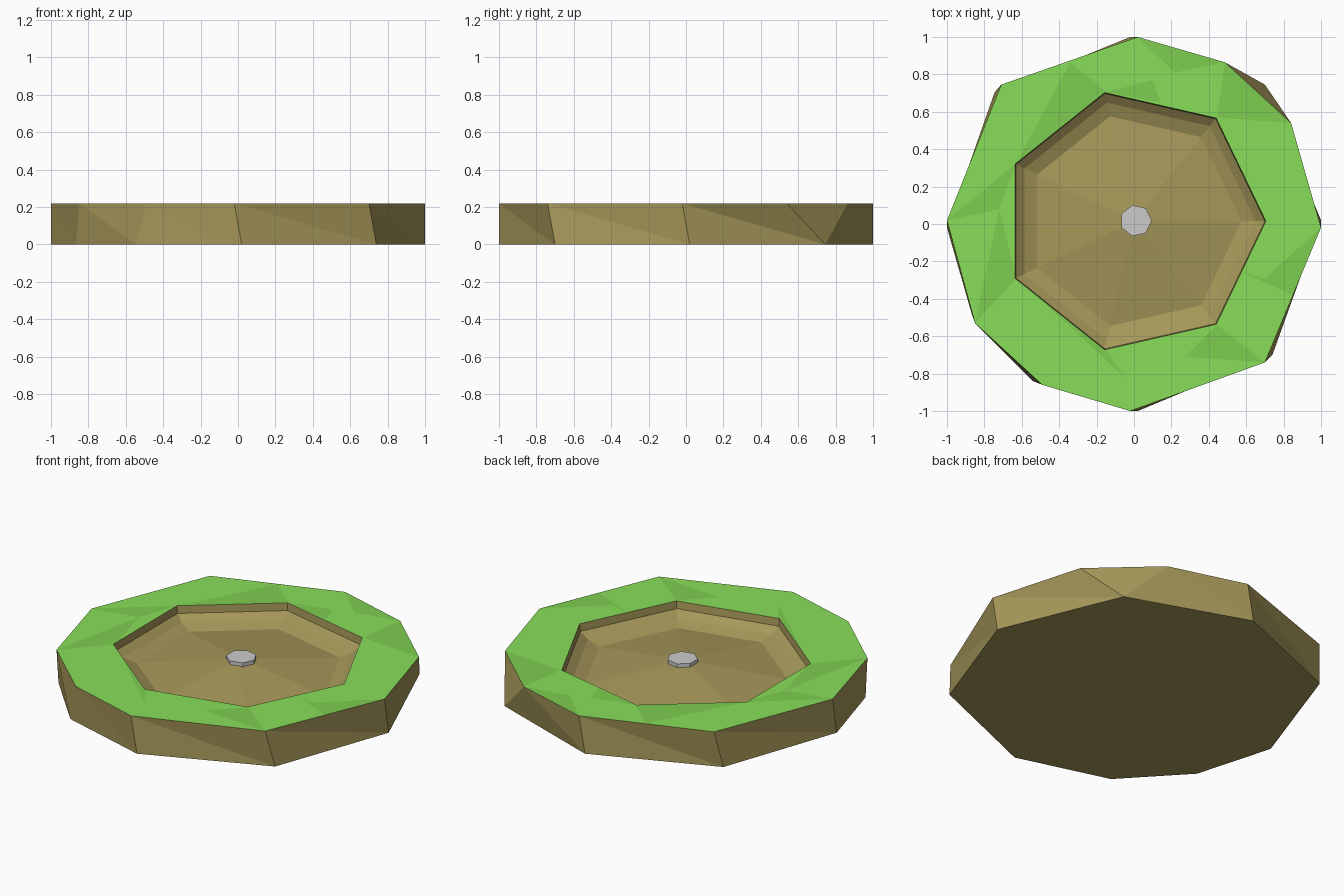
import bpy
import math
from mathutils import Vector
from mathutils.geometry import delaunay_2d_cdt

if "Cube" in bpy.data.objects:
    bpy.data.objects.remove(bpy.data.objects["Cube"])

TOP = 0.22
CENTRE = (0.0, 0.015)


def material(name, rgb):
    m = bpy.data.materials.new(name)
    m.diffuse_color = (*rgb, 1)
    m.use_nodes = True
    m.node_tree.nodes["Principled BSDF"].inputs["Base Color"].default_value = m.diffuse_color
    return m


def add_mesh(name, verts, faces, mats=(), indices=None):
    me = bpy.data.meshes.new(name)
    me.from_pydata(verts, [], faces)
    for m in mats:
        me.materials.append(m)
    if indices:
        me.polygons.foreach_set("material_index", indices)
    me.update()
    ob = bpy.data.objects.new(name, me)
    bpy.context.collection.objects.link(ob)
    return ob


def heptagon(r, z=None, c=CENTRE):
    pts = [(c[0] + r * math.cos(math.tau * i / 7), c[1] + r * math.sin(math.tau * i / 7))
           for i in range(7)]
    return pts if z is None else [(x, y, z) for x, y in pts]


def loft(rings, tip):
    """Seven-sided rings joined by quads and closed by a fan to a tip."""
    verts = [v for ring in rings for v in heptagon(*ring)] + [tip]
    faces = []
    for k in range(len(rings) - 1):
        for i in range(7):
            a, b = k * 7 + i, k * 7 + (i + 1) % 7
            faces.append((a, b, b + 7, a + 7))
    last = (len(rings) - 1) * 7
    faces += [(last + i, last + (i + 1) % 7, len(verts) - 1) for i in range(7)]
    return verts, faces


dirt = material("dirt", (0.38, 0.31, 0.10))
grass = material("grass", (0.25, 0.73, 0.098))
dark_grass = material("dark_grass", (0.21, 0.61, 0.082))

# Earth block: irregular top and bottom outlines, counter-clockwise
top = [(1.0, -0.02), (0.84, 0.54), (0.485, 0.865), (0.02, 1.0), (-0.71, 0.745),
       (-1.0, 0.02), (-0.85, -0.53), (-0.49, -0.86), (-0.02, -1.0), (0.70, -0.74)]
bottom = [(1.0, 0.02), (0.70, 0.745), (-0.02, 1.0), (-0.745, 0.705),
          (-1.0, -0.02), (-0.865, -0.49), (-0.54, -0.84), (0.02, -1.0), (0.74, -0.70)]
match = [0, 1, 1, 2, 3, 4, 5, 6, 7, 8]      # bottom corner under each top corner
verts = [(x, y, TOP) for x, y in top] + [(x, y, 0) for x, y in bottom]
faces = [tuple(range(18, 9, -1))]
for i in range(10):
    j = (i + 1) % 10
    a, b = 10 + match[i], 10 + match[j]
    faces.append((i, b, j))
    if a != b:
        faces.append((i, a, b))
add_mesh("earth_block", verts, faces, [dirt])

# Grass rim: flat ring with darker triangular patches
patches = [
    [(-0.34, 0.865), (-0.63, 0.325), (-0.15, 0.705)],
    [(-0.15, 0.705), (0.14, 0.65), (0.10, 0.77)],
    [(0.02, 0.995), (0.22, 0.81), (0.485, 0.865)],
    [(0.485, 0.865), (0.445, 0.57), (0.84, 0.54)],
    [(-1.0, 0.02), (-0.72, 0.08), (-0.63, 0.325)],
    [(-0.85, -0.53), (-0.63, -0.29), (-0.72, 0.08)],
    [(-0.53, -0.375), (-0.05, -0.82), (-0.15, -0.67)],
    [(0.27, -0.71), (0.70, -0.74), (0.445, -0.54)],
    [(0.70, -0.29), (0.85, -0.38), (1.0, -0.02)],
    [(0.70, -0.29), (0.58, -0.26), (0.85, -0.38)],
]
pts, loops = [], []
for loop in [top, heptagon(0.705)] + patches:
    loops.append(list(range(len(pts), len(pts) + len(loop))))
    pts += [Vector(p) for p in loop]
vs, _, fs, _, _, origin = delaunay_2d_cdt(pts, [], loops, 0, 1e-4)
ring, tint = [], []
for f, o in zip(fs, origin):
    if 0 in o and 1 not in o:
        ring.append(f)
        tint.append(1 if any(k > 1 for k in o) else 0)
add_mesh("grass_rim", [(v.x, v.y, TOP) for v in vs], ring, [grass, dark_grass], tint)

# Sunken basin: short wall, two sloped bands, floor rising to a low mound
add_mesh("basin", *loft([(0.705, TOP), (0.70, 0.175), (0.65, 0.14), (0.575, 0.115)],
                        (*CENTRE, 0.188)), [dirt])

# Small centre plate on the mound
c = (0.01, 0.018)
v, f = loft([(0.085, 0.165, c), (0.085, 0.2, c)], (*c, 0.2))
add_mesh("centre_plate", v, f[:7] + [tuple(range(7, 14))])
